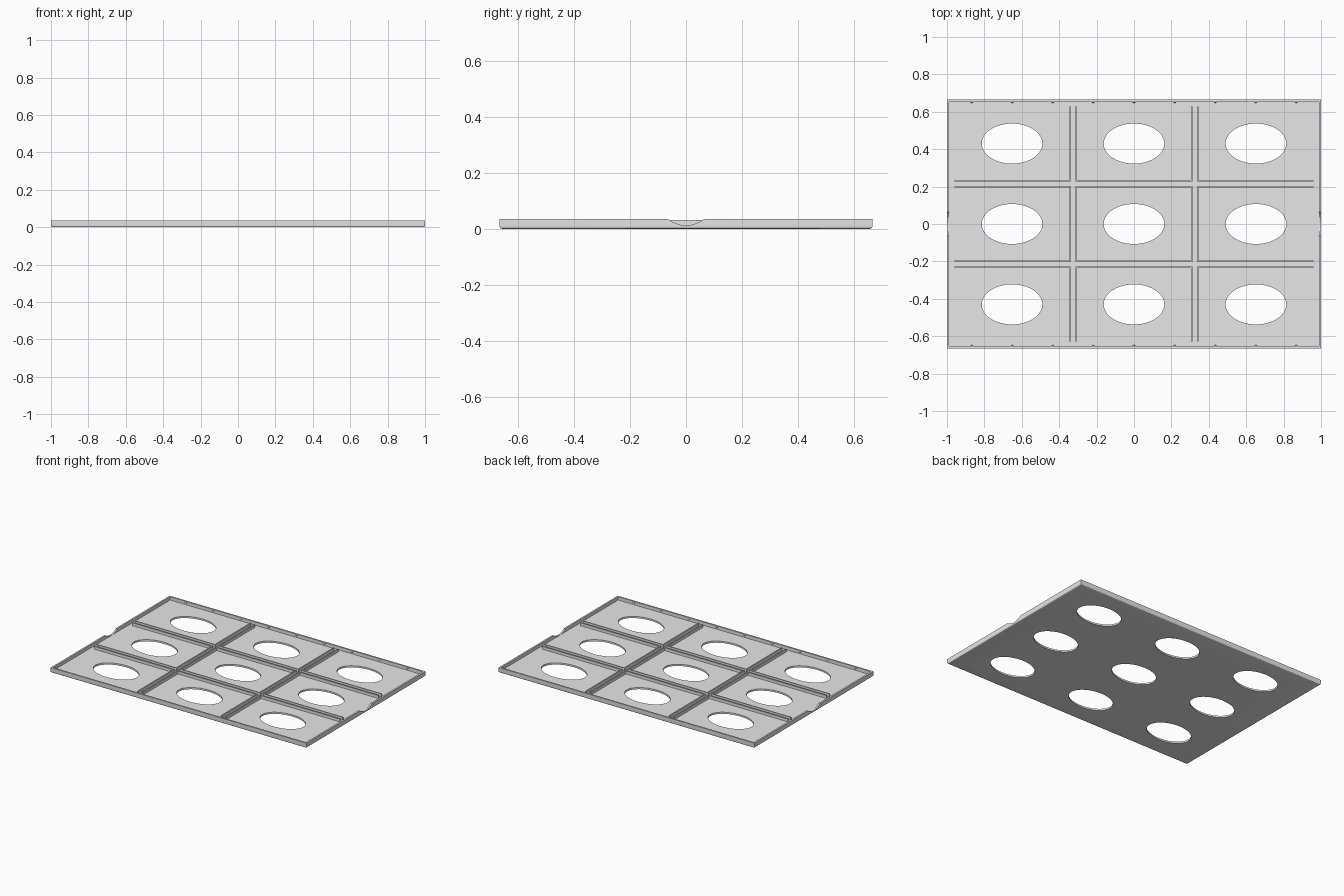
import bpy, bmesh, math
from mathutils import Matrix, Vector

cube = bpy.data.objects.get("Cube")
if cube:
    bpy.data.objects.remove(cube, do_unlink=True)

HALF_X, HALF_Y, HEIGHT = 1.0, 0.665, 0.035
FLOOR, WALL, RIB, RIB_TOP = 0.012, 0.012, 0.008, 0.032

grey = bpy.data.materials.new("light_grey")
grey.use_nodes = True
grey.diffuse_color = (0.8, 0.8, 0.8, 1)
grey.node_tree.nodes["Principled BSDF"].inputs["Base Color"].default_value = grey.diffuse_color


def finish(name, bm):
    mesh = bpy.data.meshes.new(name)
    bm.to_mesh(mesh)
    bm.free()
    mesh.materials.append(grey)
    obj = bpy.data.objects.new(name, mesh)
    bpy.context.collection.objects.link(obj)
    return obj


def add_box(bm, low, high):
    low, high = Vector(low), Vector(high)
    matrix = Matrix.Translation((low + high) / 2) @ Matrix.Diagonal((*(high - low), 1))
    return bmesh.ops.create_cube(bm, size=1, matrix=matrix)


def add_cylinder(bm, matrix, segments=64):
    bmesh.ops.create_cone(bm, cap_ends=True, segments=segments, radius1=1,
                          radius2=1, depth=1, matrix=matrix)


def activate(obj):
    bpy.ops.object.select_all(action='DESELECT')
    obj.select_set(True)
    bpy.context.view_layer.objects.active = obj


def cut(obj, cutter):
    cutter.hide_render = True
    mod = obj.modifiers.new("cut", 'BOOLEAN')
    mod.operation, mod.solver, mod.object = 'DIFFERENCE', 'EXACT', cutter
    activate(obj)
    bpy.ops.object.modifier_apply(modifier=mod.name)
    bpy.data.objects.remove(cutter, do_unlink=True)


# Tray body with a rounded lower edge
bm = bmesh.new()
add_box(bm, (-HALF_X, -HALF_Y, 0), (HALF_X, HALF_Y, HEIGHT))
lower = [e for e in bm.edges if all(v.co.z < 0.001 for v in e.verts)]
bmesh.ops.bevel(bm, geom=lower, offset=0.008, segments=4, profile=0.5, affect='EDGES')
tray = finish("tray", bm)

# Hollow inside the rim
bm = bmesh.new()
add_box(bm, (WALL - HALF_X, WALL - HALF_Y, FLOOR), (HALF_X - WALL, HALF_Y - WALL, 0.1))
cut(tray, finish("hollow_cutter", bm))

# Oval opening in each compartment
bm = bmesh.new()
for x in (-0.652, 0, 0.652):
    for y in (-0.43, 0, 0.43):
        add_cylinder(bm, Matrix.Translation((x, y, 0)) @ Matrix.Diagonal((0.162, 0.107, 0.2, 1)))
cut(tray, finish("opening_cutter", bm))

# Shallow curved notch in each end of the rim
bm = bmesh.new()
radius = 0.103
for x in (-HALF_X, HALF_X):
    add_cylinder(bm, Matrix.Translation((x, 0, radius + FLOOR + 0.0005))
                 @ Matrix.Rotation(math.pi / 2, 4, 'Y')
                 @ Matrix.Diagonal((radius, radius, 0.06, 1)), 96)
cut(tray, finish("notch_cutter", bm))
activate(tray)
bpy.ops.object.shade_smooth_by_angle(angle=math.radians(30))


# Paired divider ribs, broken where the channels cross
def spans(inner, outer, end):
    return ((-end, -outer), (-inner, inner), (outer, end))


IN_X, OUT_X, IN_Y, OUT_Y = 0.309, 0.342, 0.2, 0.232
h = RIB / 2
bm = bmesh.new()
for a, b in spans(IN_X, OUT_X, 0.957):
    for y in (-OUT_Y, -IN_Y, IN_Y, OUT_Y):
        add_box(bm, (a - h, y - h, FLOOR - 0.002), (b + h, y + h, RIB_TOP))
for a, b in spans(IN_Y, OUT_Y, 0.627):
    for x in (-OUT_X, -IN_X, IN_X, OUT_X):
        add_box(bm, (x - h, a, FLOOR - 0.002), (x + h, b, RIB_TOP))
finish("divider_ribs", bm)

# Small retaining nubs inside the long rims
bm = bmesh.new()
for i in range(-4, 5):
    for side in (-1, 1):
        bmesh.ops.create_cone(bm, cap_ends=True, segments=8, radius1=0.01, radius2=0.002,
                              depth=0.007,
                              matrix=Matrix.Translation((i * 0.217, side * (HALF_Y - WALL - 0.003), 0.027))
                              @ Matrix.Rotation(side * math.pi / 2, 4, 'X')
                              @ Matrix.Diagonal((1, 0.6, 1, 1)))
finish("retaining_nubs", bm)
